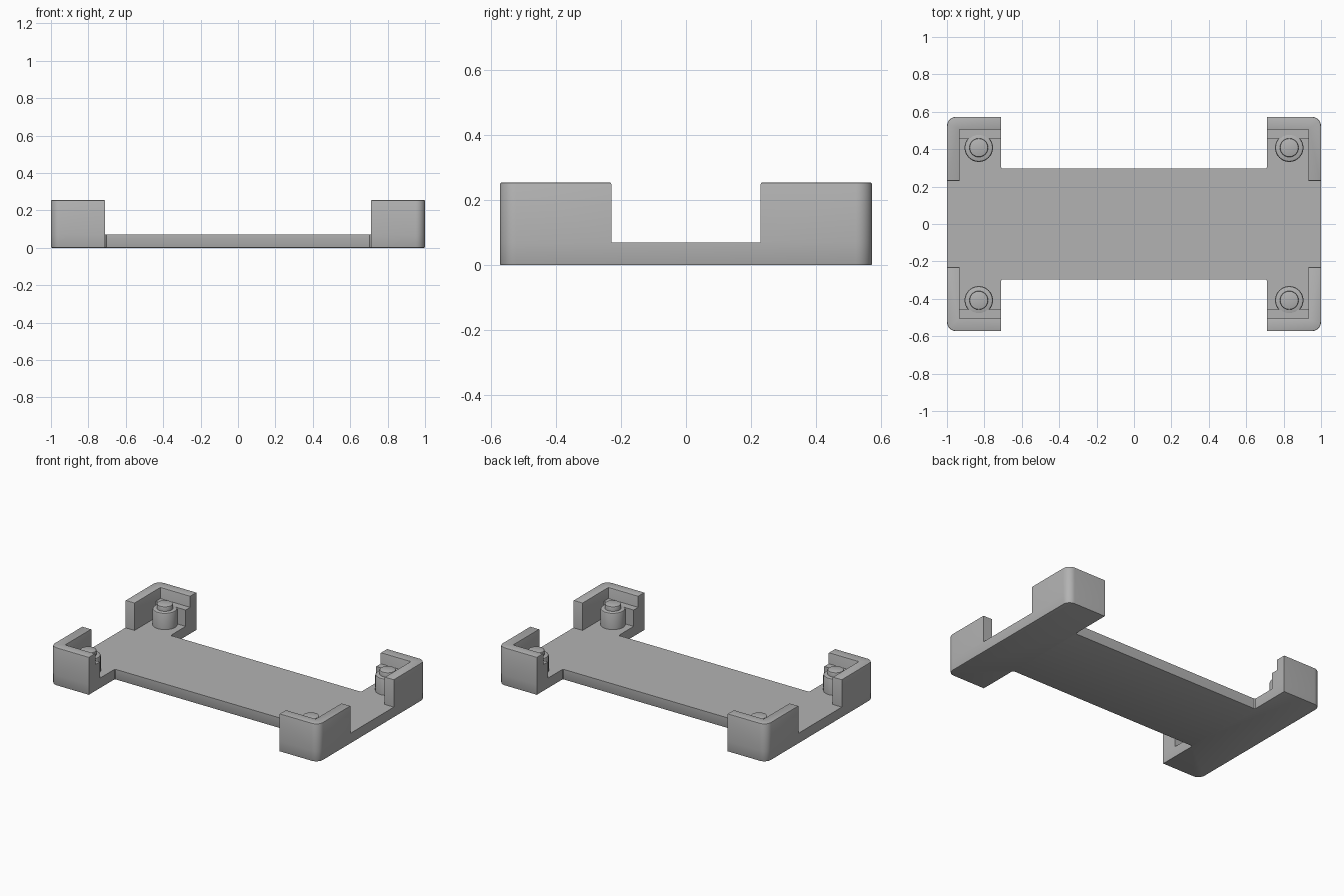
import bpy, bmesh, math

cube = bpy.data.objects.get("Cube")
if cube:
    bpy.data.objects.remove(cube, do_unlink=True)

GREY = (0.45, 0.45, 0.45, 1.0)
grey = bpy.data.materials.new("plain grey")
grey.use_nodes = True
grey.diffuse_color = GREY
grey.node_tree.nodes["Principled BSDF"].inputs["Base Color"].default_value = GREY

LENGTH, DEPTH = 1.0, 0.573        # half sizes of the tray
NOTCH_X, NOTCH_Y = 0.71, 0.297    # side cut-outs
FLOOR, TOP = 0.07, 0.255
WALL, WALL_END = 0.068, 0.23
LEDGE_Y, LEDGE_TOP = 0.457, 0.18
POST = (0.83, 0.408)


def corner(cx, cy, r, start, steps=8):
    """Quarter-circle points for a rounded corner."""
    return [(cx + r * math.cos(start + math.pi / 2 * i / steps),
             cy + r * math.sin(start + math.pi / 2 * i / steps)) for i in range(steps + 1)]


def prism(name, outline, z0, z1, sx=1, sy=1, bevel_top=0.0, bevel_bottom=0.0):
    """Extrude an outline, optionally mirrored, and soften its rims."""
    bm = bmesh.new()
    face = bm.faces.new([bm.verts.new((x * sx, y * sy, z0)) for x, y in outline])
    grown = bmesh.ops.extrude_face_region(bm, geom=[face])["geom"]
    for v in grown:
        if isinstance(v, bmesh.types.BMVert):
            v.co.z = z1
    bmesh.ops.recalc_face_normals(bm, faces=bm.faces)
    for z, width in ((z0, bevel_bottom), (z1, bevel_top)):
        if width:
            rim = [e for e in bm.edges if all(abs(v.co.z - z) < 1e-5 for v in e.verts)]
            bmesh.ops.bevel(bm, geom=rim, offset=width, segments=2, profile=0.5,
                            affect='EDGES', clamp_overlap=True)
    mesh = bpy.data.meshes.new(name)
    bm.to_mesh(mesh)
    bm.free()
    obj = bpy.data.objects.new(name, mesh)
    bpy.context.collection.objects.link(obj)
    mesh.materials.append(grey)
    bpy.ops.object.select_all(action='DESELECT')
    obj.select_set(True)
    bpy.context.view_layer.objects.active = obj
    bpy.ops.object.shade_smooth_by_angle(angle=math.radians(35))
    return obj


def circle(r, n=32):
    return [(POST[0] + r * math.cos(2 * math.pi * i / n),
             POST[1] + r * math.sin(2 * math.pi * i / n)) for i in range(n)]


# Base plate with a cut-out in the front and back
R = 0.05
outer = corner(LENGTH - R, DEPTH - R, R, 0)
quarter = outer + [(NOTCH_X, DEPTH), (NOTCH_X, NOTCH_Y + 0.006), (NOTCH_X - 0.006, NOTCH_Y)]
half = quarter + [(-x, y) for x, y in reversed(quarter)]
prism("base_plate", half + [(x, -y) for x, y in reversed(half)], 0, FLOOR, bevel_bottom=0.005)

# Four corners, each with an L-shaped wall, ledge, post and locating pin
wall = outer + [(NOTCH_X, DEPTH), (NOTCH_X, DEPTH - WALL), (LENGTH - WALL, DEPTH - WALL),
                (LENGTH - WALL, WALL_END), (LENGTH, WALL_END)]
ledge = [(NOTCH_X, LEDGE_Y), (LENGTH - WALL, LEDGE_Y),
         (LENGTH - WALL, DEPTH - WALL), (NOTCH_X, DEPTH - WALL)]

for sx, side in ((1, "left"), (-1, "right")):
    for sy, end in ((1, "back"), (-1, "front")):
        tag = end + "_" + side
        prism(tag + "_wall", wall, FLOOR, TOP, sx, sy, bevel_top=0.005)
        prism(tag + "_ledge", ledge, FLOOR, LEDGE_TOP, sx, sy)
        prism(tag + "_post", circle(0.076), FLOOR, LEDGE_TOP + 0.001, sx, sy, bevel_top=0.01)
        prism(tag + "_pin", circle(0.05), LEDGE_TOP, 0.212, sx, sy, bevel_top=0.006)
